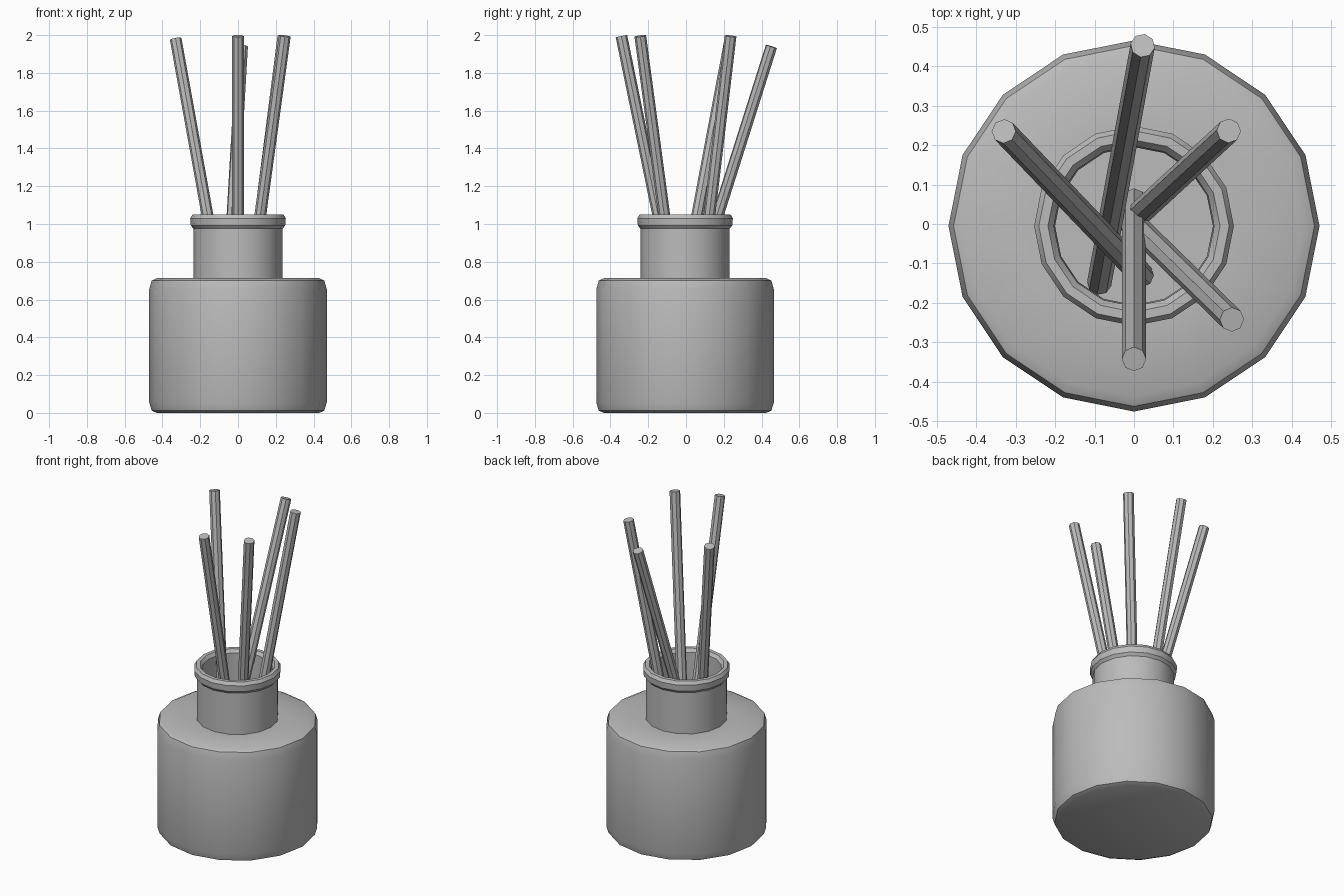
import bpy
import math
from mathutils import Vector

cube = bpy.data.objects.get("Cube")
if cube:
    bpy.data.objects.remove(cube)

grey = bpy.data.materials.new("plain grey")
grey.use_nodes = True
grey.diffuse_color = (0.5, 0.5, 0.5, 1)
grey.node_tree.nodes["Principled BSDF"].inputs["Base Color"].default_value = (0.5, 0.5, 0.5, 1)

CENTRE_Y = -0.005
FLOOR = 0.03


def finish(obj, angle):
    obj.data.materials.append(grey)
    bpy.ops.object.select_all(action="DESELECT")
    obj.select_set(True)
    bpy.context.view_layer.objects.active = obj
    bpy.ops.object.shade_smooth_by_angle(angle=math.radians(angle))


def lathe(name, profile, sides):
    """Revolve a profile (radius, z) about the vertical axis; close both ends with caps."""
    verts, faces = [], []
    for r, z in profile:
        for i in range(sides):
            a = 2 * math.pi * i / sides
            verts.append((r * math.cos(a), r * math.sin(a) + CENTRE_Y, z))
    for k in range(len(profile) - 1):
        for i in range(sides):
            j = (i + 1) % sides
            lo, hi = k * sides, (k + 1) * sides
            faces.append((lo + i, lo + j, hi + j, hi + i))
    faces.append(tuple(reversed(range(sides))))
    last = (len(profile) - 1) * sides
    faces.append(tuple(range(last, last + sides)))
    mesh = bpy.data.meshes.new(name)
    mesh.from_pydata(verts, [], faces)
    obj = bpy.data.objects.new(name, mesh)
    bpy.context.collection.objects.link(obj)
    finish(obj, 30)


# Hollow bottle: outside from the base up to the lip, then inside down to the floor
outside = [(0.43, 0), (0.457, 0.012), (0.47, 0.055), (0.47, 0.655), (0.457, 0.7),
           (0.43, 0.713), (0.236, 0.713), (0.236, 0.975), (0.25, 0.992),
           (0.253, 1.03), (0.241, 1.05)]
inside = [(0.218, 1.05), (0.203, 1.03), (0.2, 0.69), (0.41, 0.68), (0.435, 0.64),
          (0.435, 0.07), (0.41, FLOOR)]
lathe("bottle", outside + inside, 16)

# Reed sticks: (tip, foot on the bottle floor)
sticks = {
    "front": ((0, -0.342, 1.995), (0, 0.06)),
    "back": ((0.022, 0.452, 1.94), (-0.088, -0.15)),
    "back_left": ((0.24, 0.236, 1.995), (-0.01, 0.005)),
    "front_left": ((0.248, -0.242, 1.995), (-0.02, 0.02)),
    "back_right": ((-0.33, 0.235, 1.98), (0.02, -0.13)),
}
for name, (tip, foot) in sticks.items():
    top = Vector(tip)
    bottom = Vector((*foot, FLOOR + 0.01))
    axis = top - bottom
    bpy.ops.mesh.primitive_cylinder_add(vertices=8, radius=0.031, depth=axis.length,
                                        location=(top + bottom) / 2)
    stick = bpy.context.object
    stick.name = name + "_reed_stick"
    stick.rotation_euler = axis.to_track_quat("Z", "Y").to_euler()
    finish(stick, 30)
